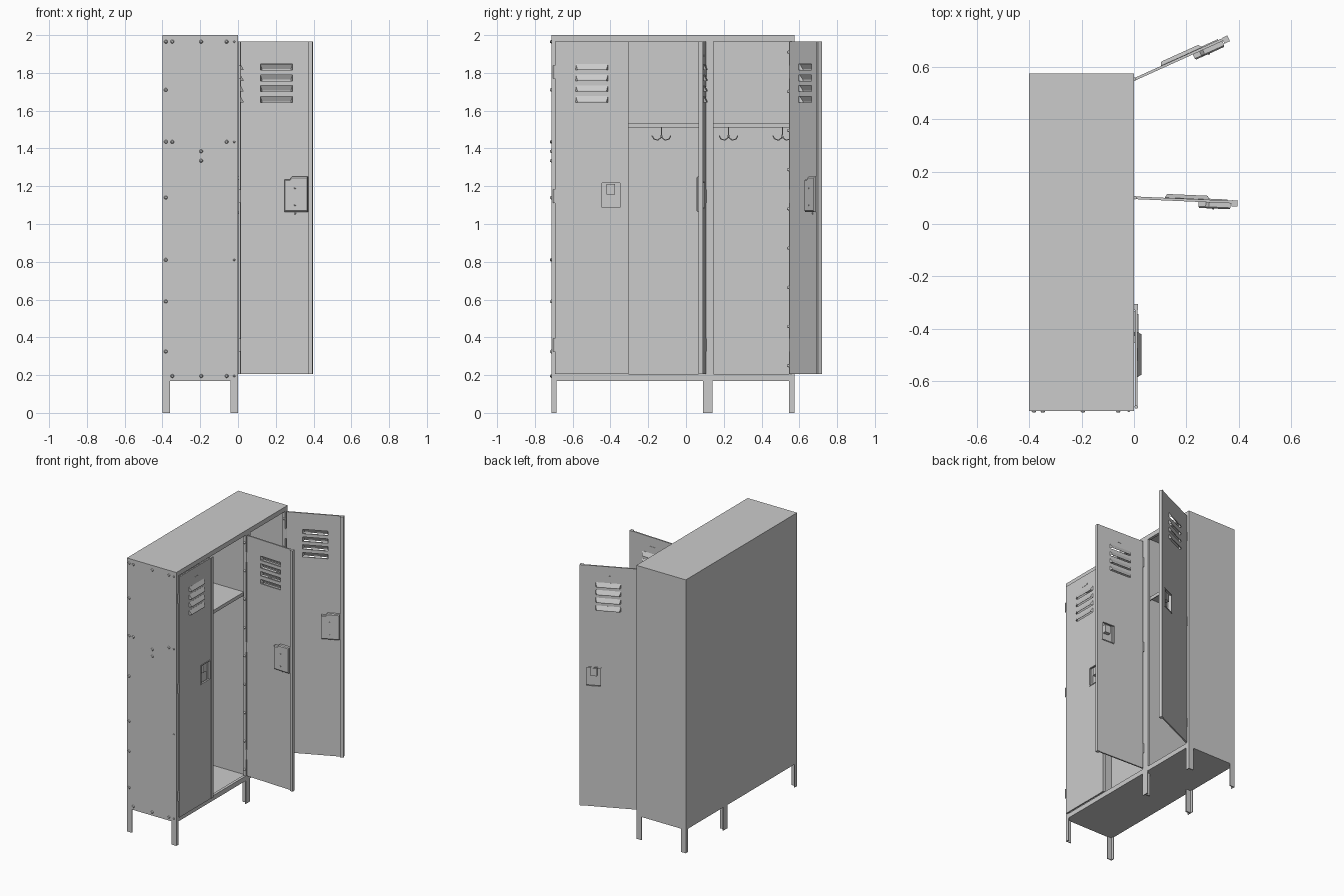
import bpy, bmesh
from math import radians, pi
from mathutils import Matrix, Vector

if "Cube" in bpy.data.objects:
    bpy.data.objects.remove(bpy.data.objects["Cube"])

I = Matrix.Identity(4)


def finish(name, bm, M=I, thick=0, smooth=False):
    bmesh.ops.transform(bm, matrix=M, verts=bm.verts)
    bmesh.ops.recalc_face_normals(bm, faces=bm.faces)
    me = bpy.data.meshes.new(name)
    bm.to_mesh(me)
    bm.free()
    ob = bpy.data.objects.new(name, me)
    bpy.context.collection.objects.link(ob)
    if thick:
        mod = ob.modifiers.new("thickness", 'SOLIDIFY')
        mod.thickness, mod.offset = thick, 0
    if smooth:
        bpy.ops.object.select_all(action='DESELECT')
        ob.select_set(True)
        bpy.context.view_layer.objects.active = ob
        bpy.ops.object.shade_smooth_by_angle(angle=radians(35))
    return ob


def add_box(bm, x0, x1, y0, y1, z0, z1):
    c = Vector((x0 + x1, y0 + y1, z0 + z1)) / 2
    bmesh.ops.create_cube(bm, size=1, matrix=Matrix.Translation(c)
                          @ Matrix.Diagonal((x1 - x0, y1 - y0, z1 - z0, 1)))


def boxes(name, *items, M=I):
    bm = bmesh.new()
    for b in items:
        add_box(bm, *b)
    return finish(name, bm, M)


def studs(name, spots, r, h, axis, M=I):
    """Small domed rivets; axis is the rotation that aims local z outwards."""
    bm = bmesh.new()
    for p in spots:
        bmesh.ops.create_cone(bm, cap_ends=True, segments=12, radius1=r, radius2=r * .55,
                              depth=h, matrix=Matrix.Translation(p) @ axis)
    return finish(name, bm, M, smooth=True)


TO_NEG_Y = Matrix.Rotation(pi / 2, 4, 'X')
TO_POS_Y = Matrix.Rotation(-pi / 2, 4, 'X')

# cabinet shell
Y0, YM, Y1, T = -.713, .115, .574, .006
boxes("back_panel", (-.4, -.4 + T, Y0, Y1, .17, 2))
boxes("side_panels", (-.4, 0, Y0, Y0 + T, .17, 2), (-.4, 0, Y1 - T, Y1, .17, 2))
boxes("top_panel", (-.4, 0, Y0, Y1, 1.992, 2))
boxes("base_panel", (-.4, 0, Y0, Y1, .17, .2))
boxes("partition", (-.395, -.002, YM - .004, YM + .004, .2, 1.993))

# front frame: header, sill, jambs
boxes("front_frame", (-.02, 0, Y0, Y1, 1.966, 1.999), (-.02, 0, Y0, Y1, .171, .205),
      (-.02, 0, Y0, Y0 + .024, .2, 1.97), (-.02, 0, YM - .025, YM + .03, .2, 1.97),
      (-.02, 0, Y1 - .03, Y1, .2, 1.97))
zs = [.25 + i * .2075 for i in range(9)]
studs("jamb_bumpers_right", [(-.01, y, z) for y in (YM - .03, Y1 - .034) for z in zs],
      .009, .01, TO_NEG_Y)
studs("jamb_bumpers_left", [(-.01, Y0 + .028, z) for z in zs], .009, .01, TO_POS_Y)

# shelves with folded front and back lips
for side, a, b in (("wide", Y0 + T, YM - .004), ("narrow", YM + .004, Y1 - T)):
    boxes(side + "_shelf", (-.395, -.03, a, b, 1.529, 1.535),
          (-.036, -.03, a, b, 1.51, 1.533), (-.395, -.389, a, b, 1.51, 1.533))


# double coat hooks hanging below the shelves
def coat_hook(name, y):
    cu = bpy.data.curves.new(name, 'CURVE')
    cu.dimensions, cu.bevel_depth, cu.bevel_resolution = '3D', .0035, 1
    arm = [(.05, 1.468), (.04, 1.45), (.02, 1.444), (.004, 1.456), (0, 1.475)]
    for pts in ([(0, 1.53), (0, 1.46)], arm, [(-u, z) for u, z in arm]):
        sp = cu.splines.new('POLY')
        sp.points.add(len(pts) - 1)
        for p, (u, z) in zip(sp.points, pts):
            p.co = (-.2, y + u, z, 1)
    ob = bpy.data.objects.new(name, cu)
    bpy.context.collection.objects.link(ob)


for i, y in enumerate((-.47, -.13, .225, .51)):
    coat_hook(f"coat_hook_{i + 1}", y)

# angle-iron legs, back to back under the partition
legs = []
for y, s in ((Y0, 1), (YM, -1), (YM, 1), (Y1, -1)):
    for x, d in ((-.4, 1), (0, -1)):
        ww = .025 if y == YM else .028
        for dx, dy in ((.04, .006), (.006, ww)):
            legs.append((*sorted((x, x + d * dx)), *sorted((y, y + s * dy)), 0, .172))
boxes("legs", *legs)

# rivets on the left end panel
rows = {1.965: (-.382, -.348, -.195, -.06), 1.71: (-.382,), 1.435: (-.382, -.348, -.06),
        1.385: (-.195,), 1.335: (-.195,), 1.14: (-.382,), .81: (-.382,), .59: (-.382,),
        .325: (-.382,), .195: (-.348, -.195, -.06)}
studs("end_rivets", [(x, Y0 - .003, z) for z, xs in rows.items() for x in xs],
      .01, .007, TO_NEG_Y)
studs("end_small_rivets", [(-.02, Y0 - .002, z) for z in (1.965, 1.435, .81, .195)],
      .006, .005, TO_NEG_Y)


# door: local x runs from the hinge, local y points to the outside
def door(tag, hinge, angle, flip=1):
    M = (Matrix.Translation((*hinge, 0)) @ Matrix.Rotation(radians(angle), 4, 'Z')
         @ Matrix.Diagonal((1, flip, 1, 1)))
    lou = [(z - .016, z + .016) for z in (1.66, 1.717, 1.774, 1.83)]
    us = [.004, .115, .25, .285, .35, .38]
    hz = [.205, 1.085, 1.22] + [z for p in lou for z in p] + [1.965]
    # sheet with louver slots and handle opening
    bm = bmesh.new()
    for a, b in zip(us, us[1:]):
        for c, d in zip(hz, hz[1:]):
            slot = (c, d) in lou and .11 < a < .28
            if slot or (c == 1.085 and a == .25) or (c == 1.085 and a == .285):
                continue
            bm.faces.new([bm.verts.new(p) for p in
                          ((a, .005, c), (b, .005, c), (b, .005, d), (a, .005, d))])
    bmesh.ops.remove_doubles(bm, verts=bm.verts, dist=1e-5)
    finish(tag + "_sheet", bm, M, .01)
    # stiffening channel on the free edge
    boxes(tag + "_edge_channel", (.37, .393, -.012, .012, .205, 1.965), M=M)
    # louver hoods, open at the bottom
    bm = bmesh.new()
    for zb, zt in lou:
        v = [bm.verts.new(p) for p in
             ((.115, .01, zt), (.285, .01, zt), (.277, .024, zb + .006), (.123, .024, zb + .006),
              (.277, .024, zb), (.123, .024, zb), (.285, .01, zb), (.115, .01, zb))]
        for f in ((0, 1, 2, 3), (3, 2, 4, 5), (1, 6, 4, 2), (0, 3, 5, 7)):
            bm.faces.new([v[i] for i in f])
    finish(tag + "_louvers", bm, M, .002)
    # lock housing pan on the inside face, with stepped top corner
    bm = bmesh.new()
    out = [(.244, 1.065), (.366, 1.065), (.366, 1.25), (.285, 1.25), (.272, 1.235), (.244, 1.235)]
    cu, cz = .305, 1.157
    rings = [[bm.verts.new((cu + (u - cu) * k, n, cz + (z - cz) * k)) for u, z in out]
             for k, n in ((1, 0), (1, -.017), (.94, -.022))]
    for r, s in zip(rings, rings[1:]):
        for i in range(len(out)):
            j = (i + 1) % len(out)
            bm.faces.new((r[i], r[j], s[j], s[i]))
    bm.faces.new(rings[-1])
    finish(tag + "_lock_housing", bm, M, .002)
    studs(tag + "_lock_rivets", [(.3, -.024, 1.19), (.3, -.024, 1.1), (.3, -.002, 1.056)],
          .005, .004, TO_NEG_Y, M)
    # handle surround, recessed plate and lift latch
    boxes(tag + "_handle_rim", (.246, .252, .002, .014, 1.081, 1.224),
          (.348, .354, .002, .014, 1.081, 1.224), (.246, .354, .002, .014, 1.081, 1.087),
          (.246, .354, .002, .014, 1.218, 1.224), M=M)
    boxes(tag + "_latch", (.278, .322, -.02, .006, 1.155, 1.212), M=M)
    # blank tag plate above the louvers
    boxes(tag + "_tag_plate", (.175, .225, .009, .0115, 1.883, 1.897), M=M)
    # hinge barrels
    bm = bmesh.new()
    for z in (.36, 1.147, 1.805):
        bmesh.ops.create_cone(bm, cap_ends=True, segments=12, radius1=.007, radius2=.007,
                              depth=.07, matrix=Matrix.Translation((0, .006, z)))
    finish(tag + "_hinges", bm, M, smooth=True)


door("left_door", (.003, -.698), 90, -1)
door("middle_door", (.003, .095), -2.5)
door("right_door", (.003, .547), 24.3)
